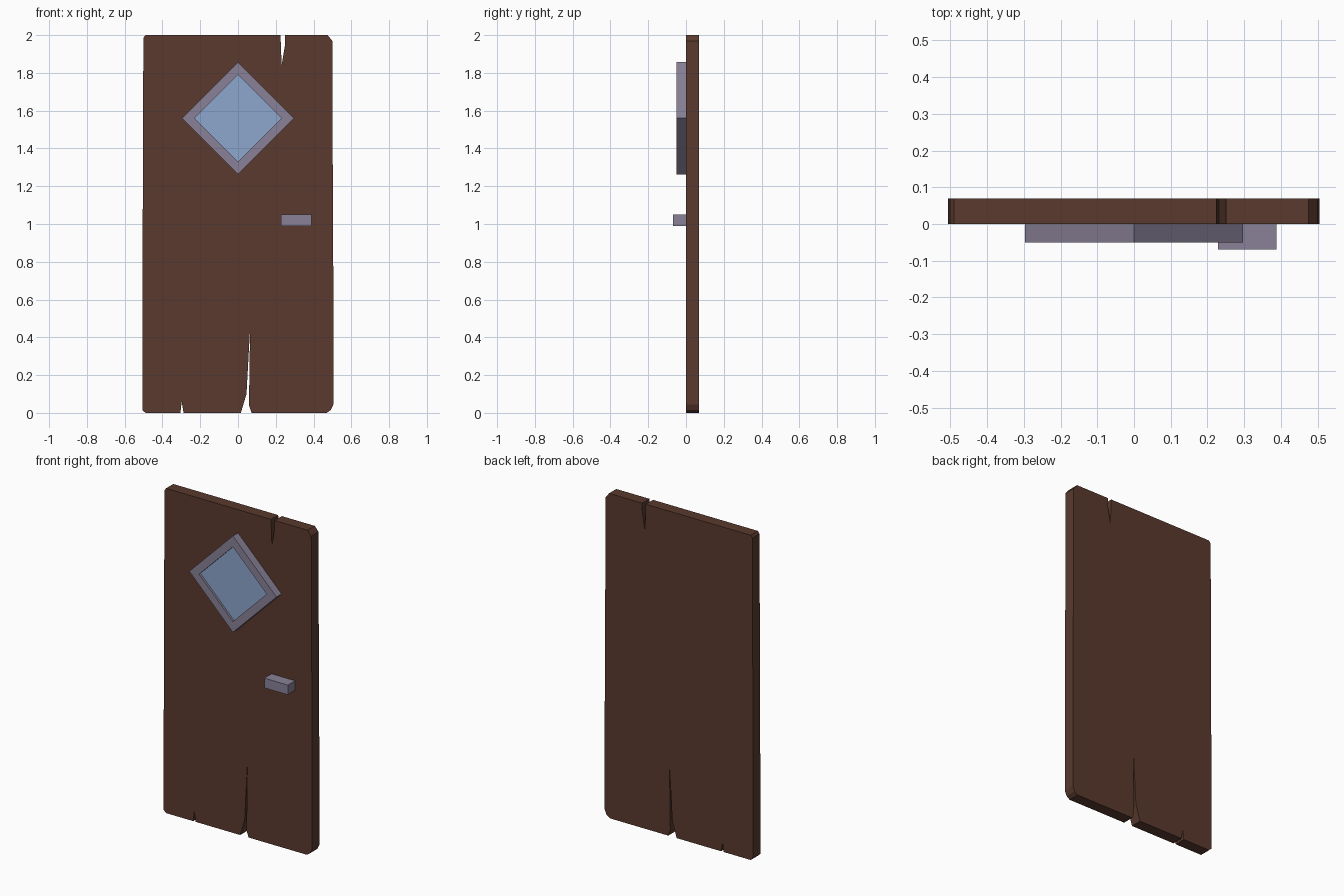
import bpy
import bmesh

if "Cube" in bpy.data.objects:
    bpy.data.objects.remove(bpy.data.objects["Cube"])


def material(name, color):
    m = bpy.data.materials.new(name)
    m.diffuse_color = (*color, 1.0)
    m.use_nodes = True
    m.node_tree.nodes["Principled BSDF"].inputs["Base Color"].default_value = m.diffuse_color
    return m


WOOD = material("wood", (0.10, 0.042, 0.027))
METAL = material("metal", (0.25, 0.22, 0.31))
GLASS = material("glass", (0.27, 0.38, 0.61))


def finish(bm, name, mat):
    bmesh.ops.recalc_face_normals(bm, faces=bm.faces)
    mesh = bpy.data.meshes.new(name)
    bm.to_mesh(mesh)
    bm.free()
    mesh.materials.append(mat)
    obj = bpy.data.objects.new(name, mesh)
    bpy.context.collection.objects.link(obj)
    return obj


def slab(name, profile, y0, y1, mat):
    """Extrude an x-z outline from y0 to y1."""
    bm = bmesh.new()
    face = bm.faces.new([bm.verts.new((x, y0, z)) for x, z in profile])
    ext = bmesh.ops.extrude_face_region(bm, geom=[face])
    moved = [g for g in ext["geom"] if isinstance(g, bmesh.types.BMVert)]
    bmesh.ops.translate(bm, verts=moved, vec=(0, y1 - y0, 0))
    return finish(bm, name, mat)


def diamond(r, z=1.56):
    return [(-r, z), (0, z - r), (r, z), (0, z + r)]


# Weathered door panel with worn corners and three splits
outline = [
    (-0.49, 0), (-0.305, 0), (-0.298, 0.06), (-0.288, 0),      # small split
    (0.015, 0), (0.045, 0.10), (0.064, 0.45),                  # long split
    (0.058, 0.04), (0.072, 0),
    (0.47, 0), (0.492, 0.016), (0.505, 0.045),                 # lower right corner
    (0.505, 0.63), (0.501, 1.44), (0.499, 1.97), (0.475, 2),
    (0.25, 2), (0.249, 1.95), (0.231, 1.84), (0.225, 2),       # top split
    (-0.49, 2), (-0.501, 1.985), (-0.503, 1.42),
    (-0.506, 0.61), (-0.506, 0.015),
]
slab("door_panel", outline, 0, 0.07, WOOD)

# Diamond window frame
bm = bmesh.new()
rings = [[bm.verts.new((x, y, z)) for x, z in diamond(r)]
         for r, y in ((0.297, 0), (0.297, -0.05), (0.23, -0.05), (0.23, 0))]
for k in range(4):
    a, b = rings[k], rings[(k + 1) % 4]
    for i in range(4):
        j = (i + 1) % 4
        bm.faces.new((a[i], a[j], b[j], b[i]))
finish(bm, "window_frame", METAL)

# Slightly recessed window pane
slab("window_pane", diamond(0.23), 0, -0.037, GLASS)

# Block handle
slab("handle", [(0.228, 0.99), (0.388, 0.99), (0.388, 1.05), (0.228, 1.05)],
     0, -0.07, METAL)
